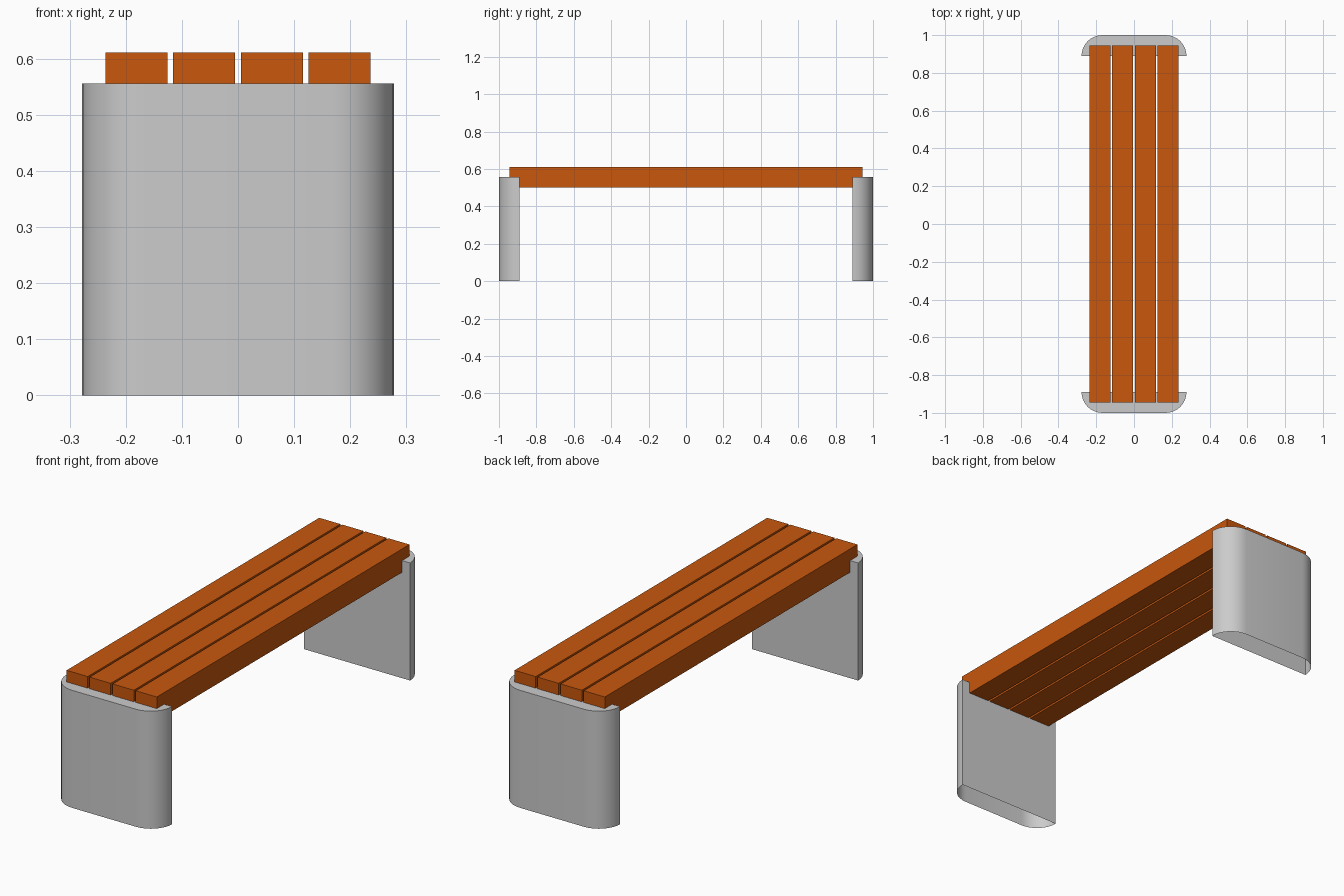
import bpy, bmesh
from math import sin, cos, pi, radians

if "Cube" in bpy.data.objects:
    bpy.data.objects.remove(bpy.data.objects["Cube"])


def extrude(name, profile, offset, open_start=False):
    """Build a solid by sweeping a closed 3D profile along an offset."""
    bm = bmesh.new()
    start = bm.faces.new([bm.verts.new(p) for p in profile])
    geom = bmesh.ops.extrude_face_region(bm, geom=[start], use_keep_orig=True)["geom"]
    moved = [g for g in geom if isinstance(g, bmesh.types.BMVert)]
    bmesh.ops.translate(bm, verts=moved, vec=offset)
    bmesh.ops.recalc_face_normals(bm, faces=bm.faces)
    if open_start:
        bmesh.ops.delete(bm, geom=[start], context='FACES_ONLY')
    mesh = bpy.data.meshes.new(name)
    bm.to_mesh(mesh)
    bm.free()
    obj = bpy.data.objects.new(name, mesh)
    bpy.context.collection.objects.link(obj)
    return obj


# Legs: outer corners rounded, hollow underneath
HALF_W, DEPTH, LEG_H, STEPS = 0.278, 0.111, 0.556, 8
arc = [(HALF_W - DEPTH + DEPTH * cos(a), 1 - DEPTH + DEPTH * sin(a))
       for a in (i * pi / 2 / STEPS for i in range(STEPS + 1))]
outline = arc + [(-x, y) for x, y in reversed(arc)]
for name, side in (("front_leg", -1), ("back_leg", 1)):
    leg = extrude(name, [(x, side * y, 0) for x, y in outline], (0, 0, LEG_H), True)
    bpy.ops.object.select_all(action='DESELECT')
    leg.select_set(True)
    bpy.context.view_layer.objects.active = leg
    bpy.ops.object.shade_smooth_by_angle(angle=radians(40))

# Seat planks: notched ends rest on the legs
wood = bpy.data.materials.new("orange_wood")
wood.diffuse_color = (0.58, 0.095, 0.004, 1)
wood.use_nodes = True
wood.node_tree.nodes["Principled BSDF"].inputs["Base Color"].default_value = wood.diffuse_color
PLANK_W, PITCH = 0.1105, 0.1205
half = [(0.889, 0.5), (0.889, LEG_H), (0.944, LEG_H), (0.944, 0.611)]
side_profile = half + [(-y, z) for y, z in reversed(half)]
for i in range(4):
    x = (i - 1.5) * PITCH - PLANK_W / 2
    plank = extrude(f"seat_plank_{i + 1}", [(x, y, z) for y, z in side_profile], (PLANK_W, 0, 0))
    plank.data.materials.append(wood)
